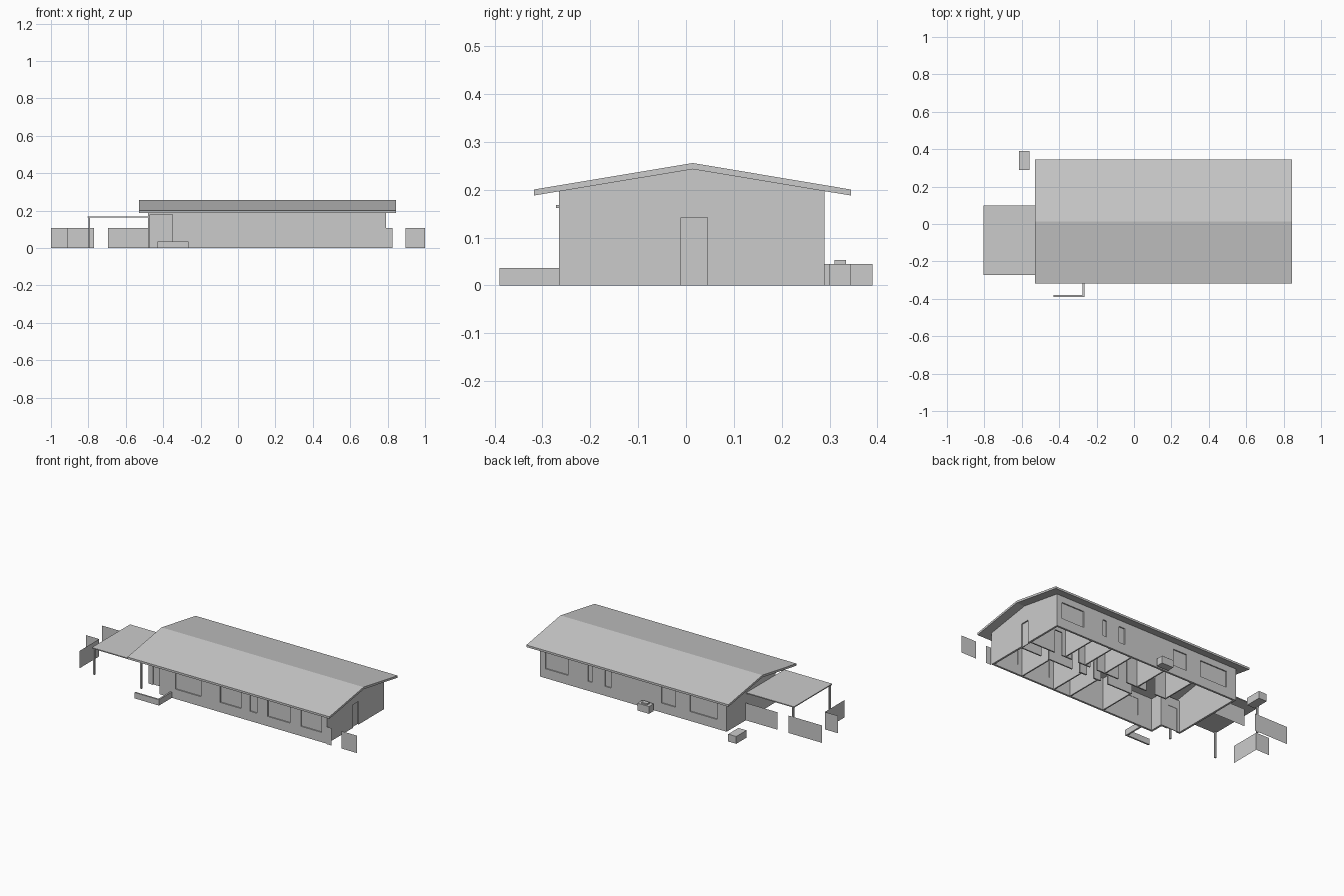
import bpy, bmesh
from mathutils import Vector

if "Cube" in bpy.data.objects:
    bpy.data.objects.remove(bpy.data.objects["Cube"])

T = 0.012                                  # wall thickness
X0, X1, Y0, Y1 = -0.48, 0.79, -0.265, 0.29  # house footprint
RIDGE, EAVE, PEAK = 0.014, 0.197, 0.243
DOOR_H = 0.142


def finish(name, bm):
    bmesh.ops.recalc_face_normals(bm, faces=bm.faces)
    me = bpy.data.meshes.new(name)
    bm.to_mesh(me)
    bm.free()
    ob = bpy.data.objects.new(name, me)
    bpy.context.collection.objects.link(ob)
    return ob


def box(name, x0, x1, y0, y1, z0, z1):
    bm = bmesh.new()
    bmesh.ops.create_cube(bm, size=1)
    for v in bm.verts:
        v.co = ((x0 + x1) / 2 + v.co.x * (x1 - x0),
                (y0 + y1) / 2 + v.co.y * (y1 - y0),
                (z0 + z1) / 2 + v.co.z * (z1 - z0))
    return finish(name, bm)


def panel(name, axis, at, thick, outline, holes=()):
    """Flat outline (u, z) with rectangular holes, extruded across the given axis."""
    bm = bmesh.new()
    place = (lambda u, z: (u, at, z)) if axis == 'x' else (lambda u, z: (at, u, z))
    loops = [outline] + [[(a, c), (b, c), (b, d), (a, d)] for a, b, c, d in holes]
    edges = []
    for loop in loops:
        vs = [bm.verts.new(place(u, z)) for u, z in loop]
        edges += [bm.edges.new((vs[i - 1], vs[i])) for i in range(len(vs))]
    normal = Vector((0, 1, 0)) if axis == 'x' else Vector((1, 0, 0))
    bmesh.ops.triangle_fill(bm, edges=edges, normal=normal, use_beauty=True)
    if thick:
        geo = bmesh.ops.extrude_face_region(bm, geom=bm.faces[:], use_keep_orig=True)['geom']
        bmesh.ops.translate(bm, vec=normal * thick,
                            verts=[g for g in geo if isinstance(g, bmesh.types.BMVert)])
    return finish(name, bm)


def outline(a, b, h=EAVE, doors=()):
    """Wall outline with doorways notched out of the bottom edge."""
    pts = [(a, 0)]
    for d0, d1 in doors:
        pts += [(d0, 0), (d0, DOOR_H), (d1, DOOR_H), (d1, 0)]
    return pts + [(b, 0), (b, h), (a, h)]


# Long outer walls with window openings and set-back panes
front = [(-0.24, -0.065), (0.064, 0.206), (0.267, 0.314), (0.388, 0.538), (0.613, 0.755)]
back = [(-0.414, -0.23), (-0.13, -0.036), (0.309, 0.35), (0.437, 0.464), (0.60, 0.755)]
panel("front_wall", 'x', Y0, T, outline(-0.35, X1),
      [(a, b, 0.06, 0.162) for a, b in front])
panel("back_wall", 'x', Y1 - T, T, outline(X0, X1),
      [(a, b, 0.058, 0.158) for a, b in back])
for i, (a, b) in enumerate(front):
    box(f"front_window_{i}", a, b, Y0 + 0.007, Y0 + 0.01, 0.06, 0.162)
for i, (a, b) in enumerate(back):
    box(f"back_window_{i}", a, b, Y1 - 0.01, Y1 - 0.007, 0.058, 0.158)

# Gable walls: doorway on the right, open porch corner on the left
gable_top = [(Y1, EAVE), (RIDGE, PEAK), (Y0, EAVE)]
panel("right_gable", 'y', X1 - T, T,
      [(Y0, 0), (-0.01, 0), (-0.01, DOOR_H), (0.045, DOOR_H), (0.045, 0), (Y1, 0)] + gable_top)
panel("left_gable", 'y', X0, T,
      [(-0.185, 0), (Y1, 0)] + gable_top + [(Y0, 0.18), (-0.185, 0.18)])
box("side_door", X1 - T, X1 - 0.008, -0.01, 0.045, 0, DOOR_H)

# Porch recess
panel("porch_wall", 'x', -0.185, T, outline(X0, -0.35, EAVE, [(-0.45, -0.39)]))
box("porch_door", -0.45, -0.39, -0.179, -0.175, 0, DOOR_H)
box("porch_side_wall", -0.35, -0.35 + T, Y0, -0.173, 0, EAVE)
box("porch_beam", X0, -0.35, Y0, Y0 + T, 0.18, EAVE)
box("porch_post", X0, X0 + 0.01, Y0, Y0 + 0.01, 0, 0.185)

# Interior partitions: corridor plus rooms on both sides
panel("corridor_front_wall", 'x', -0.026, 0.008, outline(
    0.0, X1, EAVE, [(0.17, 0.22), (0.27, 0.32), (0.37, 0.42), (0.59, 0.64)]))
panel("corridor_back_wall", 'x', 0.052, 0.008, outline(
    -0.18, X1, EAVE, [(-0.1, -0.04), (0.1, 0.16), (0.31, 0.36), (0.44, 0.49), (0.56, 0.61)]))
for i, x in enumerate((0.0, 0.235, 0.35, 0.575)):
    box(f"front_partition_{i}", x, x + 0.008, Y0 + T, -0.02, 0, EAVE)
for i, x in enumerate((-0.18, 0.02, 0.25, 0.39, 0.53)):
    box(f"back_partition_{i}", x, x + 0.008, 0.056, Y1 - T, 0, EAVE)

# Gable roof slab
roof = [(-0.318, 0.188), (RIDGE, 0.243), (0.345, 0.188),
        (0.345, 0.2005), (RIDGE, 0.256), (-0.318, 0.2005)]
panel("roof", 'y', -0.53, 1.375, roof)

# Carport
box("carport_roof", -0.805, X0, -0.272, 0.10, 0.162, 0.168)
for i, y in enumerate((-0.265, 0.09)):
    box(f"carport_post_{i}", -0.80, -0.79, y, y + 0.01, 0, 0.162)

# Low L-shaped planter wall
bm = bmesh.new()
ell = [(-0.43, -0.39), (-0.265, -0.39), (-0.265, Y0), (-0.275, Y0), (-0.275, -0.38), (-0.43, -0.38)]
base = bm.faces.new([bm.verts.new((x, y, 0)) for x, y in ell])
geo = bmesh.ops.extrude_face_region(bm, geom=[base], use_keep_orig=True)['geom']
bmesh.ops.translate(bm, vec=(0, 0, 0.036),
                    verts=[g for g in geo if isinstance(g, bmesh.types.BMVert)])
finish("planter_wall", bm)

# Boxes behind the house
box("storage_box", -0.615, -0.56, 0.29, 0.39, 0, 0.045)
box("utility_box", 0.01, 0.09, 0.30, 0.345, 0, 0.045)
box("utility_box_cap", 0.03, 0.07, 0.31, 0.335, 0.045, 0.053)

# Paper-thin fence panels
fences = [('x', 0.105, -1.0, -0.77), ('x', 0.105, -0.695, X0), ('x', -0.05, -1.0, -0.91),
          ('y', -0.91, -0.24, -0.05), ('x', -0.27, X1, 0.825), ('x', -0.27, 0.895, 1.0)]
for i, (axis, at, a, b) in enumerate(fences):
    panel(f"fence_{i}", axis, at, 0, outline(a, b, 0.107))
